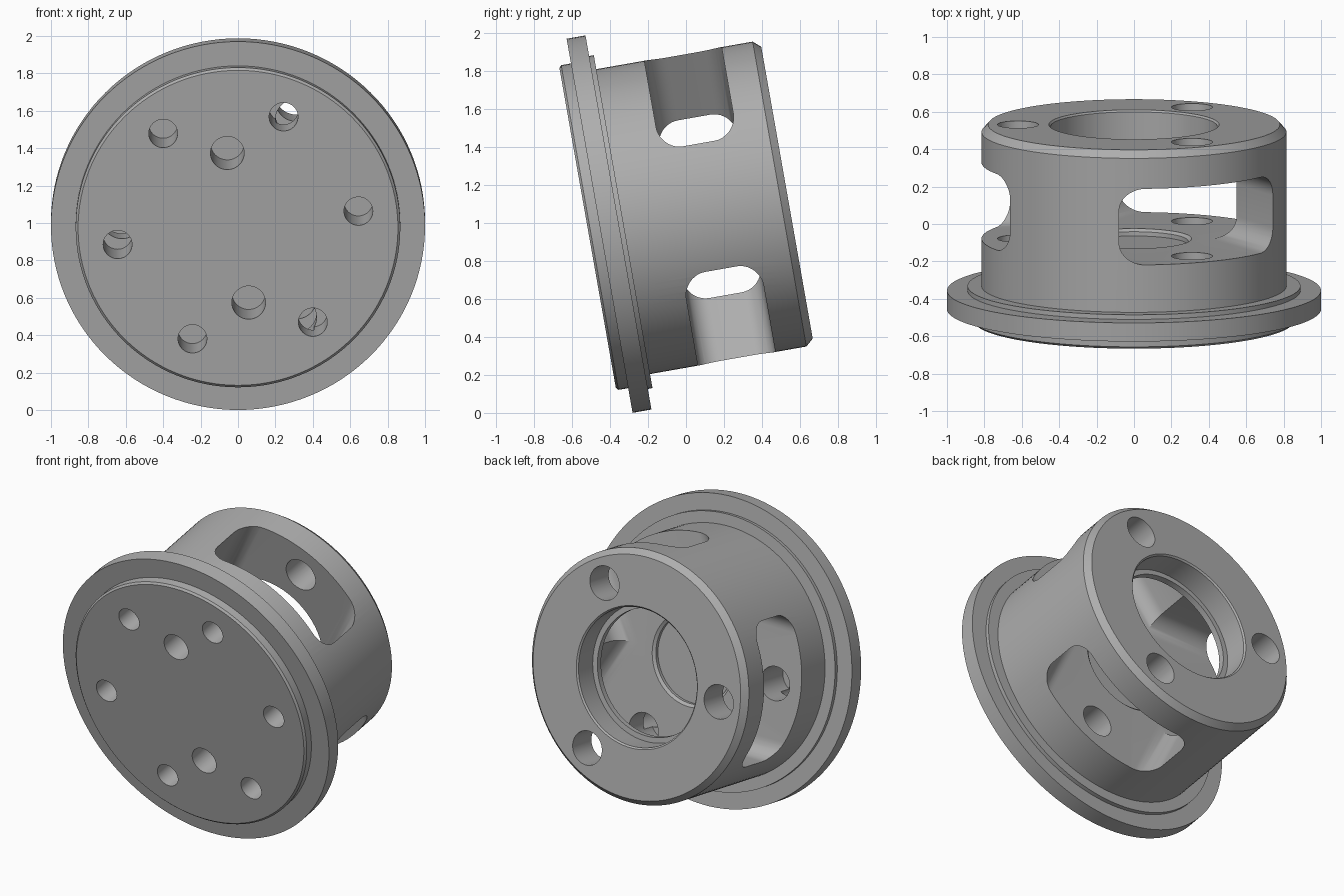
import bpy, bmesh, math
from mathutils import Matrix

old = bpy.data.objects.get("Cube")
if old:
    bpy.data.objects.remove(old, do_unlink=True)

steel = bpy.data.materials.new("plain_grey")
GREY = (0.42, 0.42, 0.42, 1)
steel.use_nodes = True
steel.diffuse_color = GREY
steel.node_tree.nodes["Principled BSDF"].inputs["Base Color"].default_value = GREY


def add_object(name, bm):
    bmesh.ops.recalc_face_normals(bm, faces=bm.faces)
    mesh = bpy.data.meshes.new(name)
    bm.to_mesh(mesh)
    bm.free()
    mesh.materials.append(steel)
    obj = bpy.data.objects.new(name, mesh)
    bpy.context.scene.collection.objects.link(obj)
    return obj


def lathe(name, profile, steps=128):
    """Revolve (radius, height) points around the local z axis."""
    bm = bmesh.new()
    verts = [bm.verts.new((r, 0, h)) for r, h in profile]
    edges = [bm.edges.new(pair) for pair in zip(verts, verts[1:])]
    bmesh.ops.spin(bm, geom=verts + edges, cent=(0, 0, 0), axis=(0, 0, 1),
                   angle=math.tau, steps=steps)
    bmesh.ops.remove_doubles(bm, verts=bm.verts, dist=1e-5)
    return add_object(name, bm)


def drill(radius, low, high, dist, degrees):
    """Cylinder cutter at a polar position on the housing face."""
    a = math.radians(degrees)
    bm = bmesh.new()
    place = Matrix.Translation((dist * math.cos(a), -dist * math.sin(a), (low + high) / 2))
    bmesh.ops.create_cone(bm, cap_ends=True, segments=48, radius1=radius, radius2=radius,
                          depth=high - low, matrix=place)
    return add_object("drill_cutter", bm)


def window(degrees, half=0.475, low=0.447, high=0.86, round_r=0.12, segs=10):
    """Rounded slot cutter running outward from the axis."""
    bm = bmesh.new()
    ring = []
    corners = [(half, high), (-half, high), (-half, low), (half, low)]
    for i, (y, z) in enumerate(corners):
        cy = y - math.copysign(round_r, y)
        cz = z - round_r if z == high else z + round_r
        for k in range(segs + 1):
            a = math.pi / 2 * (i + k / segs)
            ring.append(bm.verts.new((0, cy + round_r * math.cos(a), cz + round_r * math.sin(a))))
    face = bm.faces.new(ring)
    out = bmesh.ops.extrude_face_region(bm, geom=[face])["geom"]
    moved = [v for v in out if isinstance(v, bmesh.types.BMVert)]
    bmesh.ops.translate(bm, verts=moved, vec=(1.2, 0, 0))
    bmesh.ops.rotate(bm, verts=bm.verts, matrix=Matrix.Rotation(-math.radians(degrees), 3, 'Z'))
    return add_object("window_cutter", bm)


def cut(target, cutter):
    mod = target.modifiers.new("cut", 'BOOLEAN')
    mod.operation = 'DIFFERENCE'
    mod.solver = 'EXACT'
    mod.object = cutter
    bpy.context.view_layer.update()
    graph = bpy.context.evaluated_depsgraph_get()
    result = bpy.data.meshes.new_from_object(target.evaluated_get(graph))
    target.modifiers.clear()
    target.data = result
    bpy.data.objects.remove(cutter, do_unlink=True)


# Turned body: front lip, flange, shallow step, drum and chamfered rear rim
housing = lathe("flanged_housing", [
    (0, 0), (0.855, 0), (0.868, 0.012), (0.868, 0.064), (1, 0.064), (1, 0.165),
    (0.89, 0.165), (0.89, 0.19), (0.815, 0.19), (0.815, 1.026), (0.78, 1.066), (0, 1.066)])

# Three side windows that meet in the middle
for angle in (60, 180, 300):
    cut(housing, window(angle))

# Stepped rear bore and shallow seat on the inner floor
cut(housing, lathe("bore_cutter", [
    (0, 0.65), (0.41, 0.65), (0.41, 0.9), (0.445, 0.9), (0.445, 1.056),
    (0.46, 1.071), (0.46, 1.2), (0, 1.2)]))
cut(housing, lathe("seat_cutter", [
    (0, 0.41), (0.29, 0.41), (0.29, 0.433), (0.312, 0.45), (0.312, 0.6), (0, 0.6)]))

# Rear bolt holes that continue into the front plate
for angle in (60, 180, 300):
    cut(housing, drill(0.11, 0.2, 1.2, 0.62, angle))

# Blind holes in the front face: six small, two large
for i in range(6):
    cut(housing, drill(0.077, -0.1, 0.29, 0.65, 8 + 60 * i))
for angle in (98, 278):
    cut(housing, drill(0.09, -0.1, 0.3, 0.41, angle))

# Tilt the axis so the rear end points slightly upward
housing.data.transform(Matrix.Translation((0, -0.518, 0.974))
                       @ Matrix.Rotation(math.radians(-80), 4, 'X'))

bpy.ops.object.select_all(action='DESELECT')
housing.select_set(True)
bpy.context.view_layer.objects.active = housing
bpy.ops.object.shade_smooth_by_angle(angle=math.radians(25))
